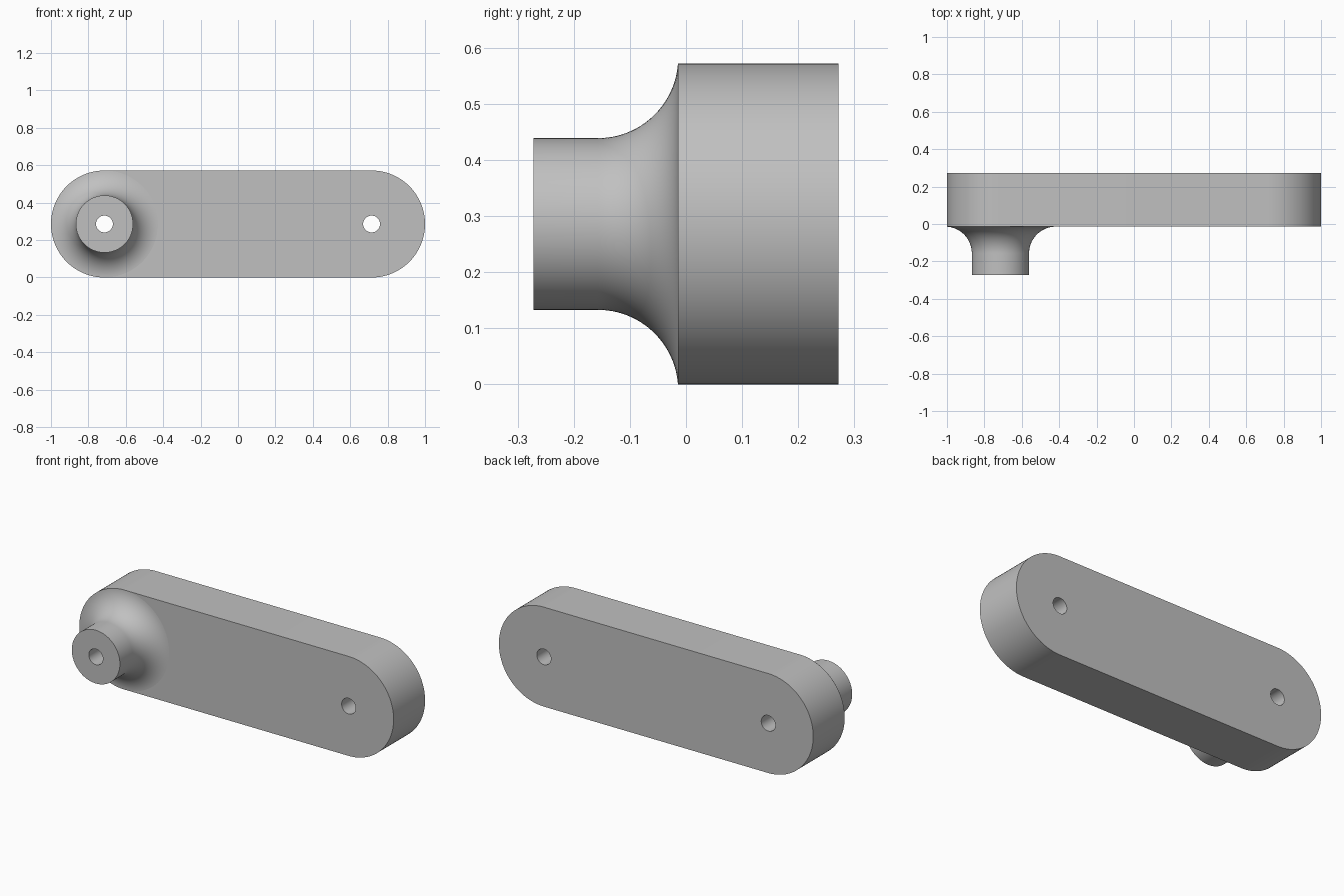
import bpy, bmesh, math
from mathutils import Matrix

if "Cube" in bpy.data.objects:
    bpy.data.objects.remove(bpy.data.objects["Cube"], do_unlink=True)

R = 0.286            # rounded end radius and centre height
CX = 1.0 - R         # distance of hole centres from the middle
FRONT, BACK = -0.014, 0.272
TIP = -0.272         # front end of the boss
BOSS_R, HOLE_R, FILLET = 0.153, 0.045, 0.143
SEG = 96

grey = bpy.data.materials.new("plain grey")
grey.use_nodes = True
colour = (0.53, 0.53, 0.53, 1)
grey.diffuse_color = colour
grey.node_tree.nodes["Principled BSDF"].inputs["Base Color"].default_value = colour


def make_object(name, bm):
    bmesh.ops.recalc_face_normals(bm, faces=bm.faces)
    mesh = bpy.data.meshes.new(name)
    bm.to_mesh(mesh)
    bm.free()
    mesh.materials.append(grey)
    obj = bpy.data.objects.new(name, mesh)
    bpy.context.collection.objects.link(obj)
    return obj


def select_only(obj):
    bpy.ops.object.select_all(action='DESELECT')
    obj.select_set(True)
    bpy.context.view_layer.objects.active = obj


# Arm: a slot outline extruded from front to back
bm = bmesh.new()
outline = []
for side, start in ((1, -math.pi / 2), (-1, math.pi / 2)):
    for i in range(SEG // 2 + 1):
        a = start + math.pi * i / (SEG // 2)
        outline.append(bm.verts.new((side * CX + R * math.cos(a), FRONT, R + R * math.sin(a))))
face = bm.faces.new(outline)
new = bmesh.ops.extrude_face_region(bm, geom=[face])["geom"]
bmesh.ops.translate(bm, vec=(0, BACK - FRONT, 0),
                    verts=[g for g in new if isinstance(g, bmesh.types.BMVert)])
arm = make_object("arm", bm)

# Through holes at both ends
bm = bmesh.new()
for side in (-1, 1):
    place = Matrix.Translation((side * CX, 0.1, R)) @ Matrix.Rotation(math.pi / 2, 4, 'X')
    bmesh.ops.create_cone(bm, cap_ends=True, segments=48, radius1=HOLE_R,
                          radius2=HOLE_R, depth=1, matrix=place)
cutter = make_object("hole_cutter", bm)
cutter.hide_render = True
select_only(arm)
cut = arm.modifiers.new("holes", 'BOOLEAN')
cut.operation = 'DIFFERENCE'
cut.solver = 'EXACT'
cut.object = cutter
bpy.ops.object.modifier_apply(modifier=cut.name)
bpy.data.objects.remove(cutter, do_unlink=True)

# Boss: bored post that flares into the arm, turned about the hole axis
profile = [(HOLE_R, FRONT), (HOLE_R, TIP), (BOSS_R, TIP)]
last = math.acos((BOSS_R + FILLET - R) / FILLET)
for i in range(25):
    a = last * i / 24
    profile.append((BOSS_R + FILLET * (1 - math.cos(a)),
                    FRONT - FILLET + FILLET * math.sin(a)))
bm = bmesh.new()
verts = [bm.verts.new((-CX + r, y, R)) for r, y in profile]
edges = [bm.edges.new(pair) for pair in zip(verts, verts[1:])]
bmesh.ops.spin(bm, geom=verts + edges, cent=(-CX, 0, R), axis=(0, 1, 0),
               angle=2 * math.pi, steps=SEG, use_merge=True)
bmesh.ops.remove_doubles(bm, verts=bm.verts, dist=1e-5)
boss = make_object("flared_boss", bm)
# Make sure the open shell faces outward
tip = min(boss.data.polygons, key=lambda p: p.center.y)
if tip.normal.y > 0:
    boss.data.flip_normals()

for obj in (arm, boss):
    select_only(obj)
    bpy.ops.object.shade_smooth_by_angle(angle=math.radians(30))
